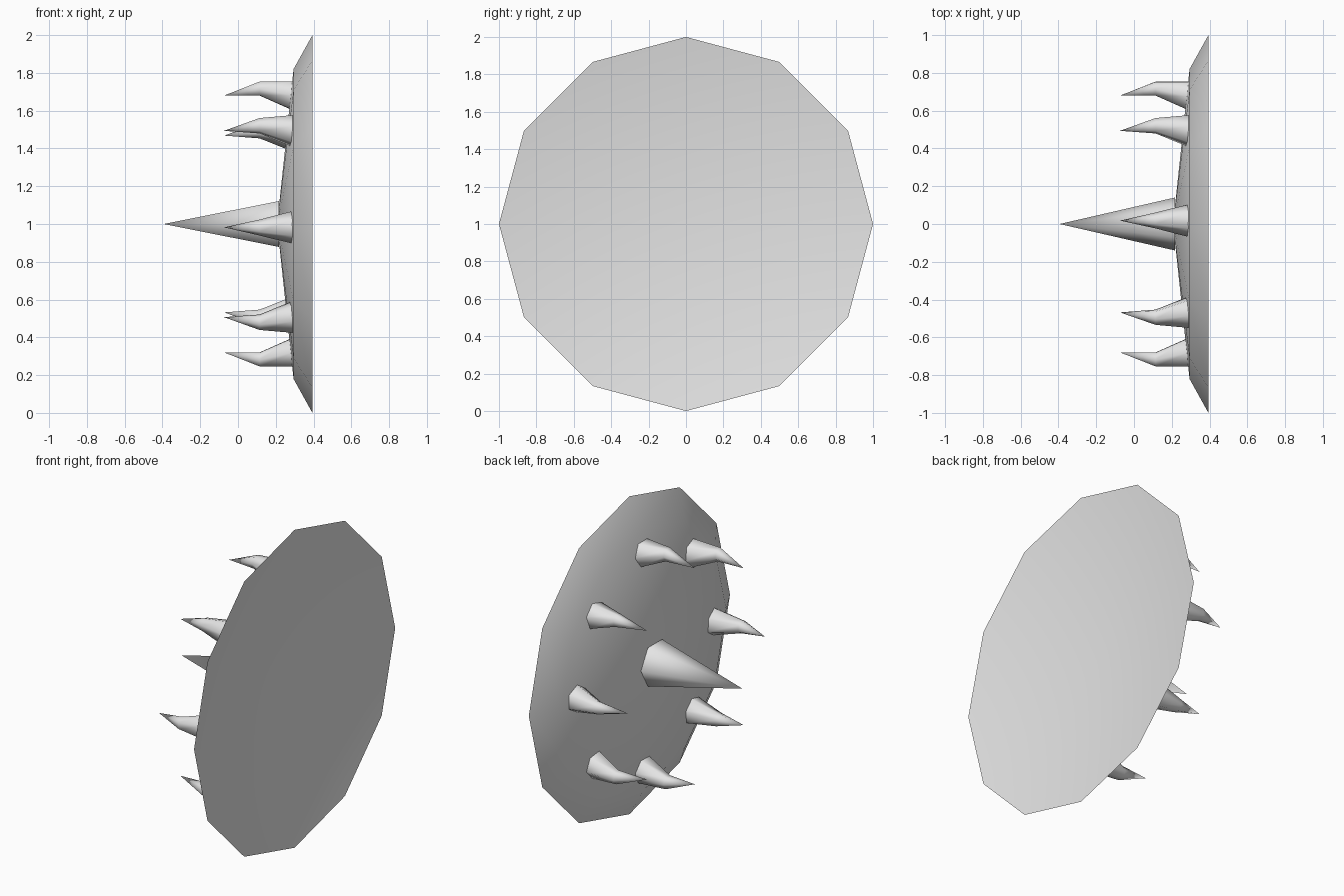
import bpy, bmesh, math
from math import sin, cos, pi, radians

cube = bpy.data.objects.get("Cube")
if cube:
    bpy.data.objects.remove(cube, do_unlink=True)

grey = bpy.data.materials.new("light_grey")
grey.use_nodes = True
colour = (0.78, 0.78, 0.78, 1)
grey.diffuse_color = colour
grey.node_tree.nodes["Principled BSDF"].inputs["Base Color"].default_value = colour


def loft(name, sides, sections, turn=0.0, smooth_angle=180):
    """Join polygon sections (x, y, z, radius) along x; radius 0 makes a point."""
    bm = bmesh.new()
    rings = []
    for x, y, z, r in sections:
        count = sides if r else 1
        rings.append([bm.verts.new((x, y + r * cos(turn + 2 * pi * i / sides),
                                    z + r * sin(turn + 2 * pi * i / sides)))
                      for i in range(count)])
    for a, b in zip(rings, rings[1:]):
        for i in range(sides):
            j = (i + 1) % sides
            corners = [a[i % len(a)], a[j % len(a)], b[j % len(b)], b[i % len(b)]]
            bm.faces.new(list(dict.fromkeys(corners)))
    bmesh.ops.recalc_face_normals(bm, faces=bm.faces)
    # Open loops can be oriented either way: the first face must look outwards
    face = bm.faces[:][0]
    mid = sum((v.co for v in bm.verts), bm.verts[:][0].co * 0) / len(bm.verts)
    if len(rings[0]) > 1 and face.normal.dot(face.calc_center_median() - mid) < 0:
        bmesh.ops.reverse_faces(bm, faces=bm.faces)
    mesh = bpy.data.meshes.new(name)
    bm.to_mesh(mesh)
    bm.free()
    mesh.materials.append(grey)
    obj = bpy.data.objects.new(name, mesh)
    bpy.context.collection.objects.link(obj)
    bpy.ops.object.select_all(action='DESELECT')
    obj.select_set(True)
    bpy.context.view_layer.objects.active = obj
    bpy.ops.object.shade_smooth_by_angle(angle=radians(smooth_angle))
    return obj


# Twelve-sided dish, domed on the spiked side and hollow behind
loft("shield_dish", 12,
     [(0.207, 0, 1, 0), (0.294, 0, 1, 0.82), (0.394, 0, 1, 1.0), (0.24, 0, 1, 0)],
     smooth_angle=40)

# Long central spike
loft("centre_spike", 6, [(0.216, 0, 1, 0.14), (-0.394, 0, 1, 0)])

# Ring of eight hooked spikes, bowed outwards at mid length
for k in range(8):
    lean = -1.5 if k in (1, 2, 3) else 1.5
    a = radians(45 * k + lean)
    sections = [(x, d * cos(a), 1 + d * sin(a), r)
                for x, d, r in ((0.291, 0.678, 0.087), (0.114, 0.717, 0.042), (-0.074, 0.68, 0))]
    loft(f"ring_spike_{k + 1}", 6, sections, turn=a + pi / 2)
